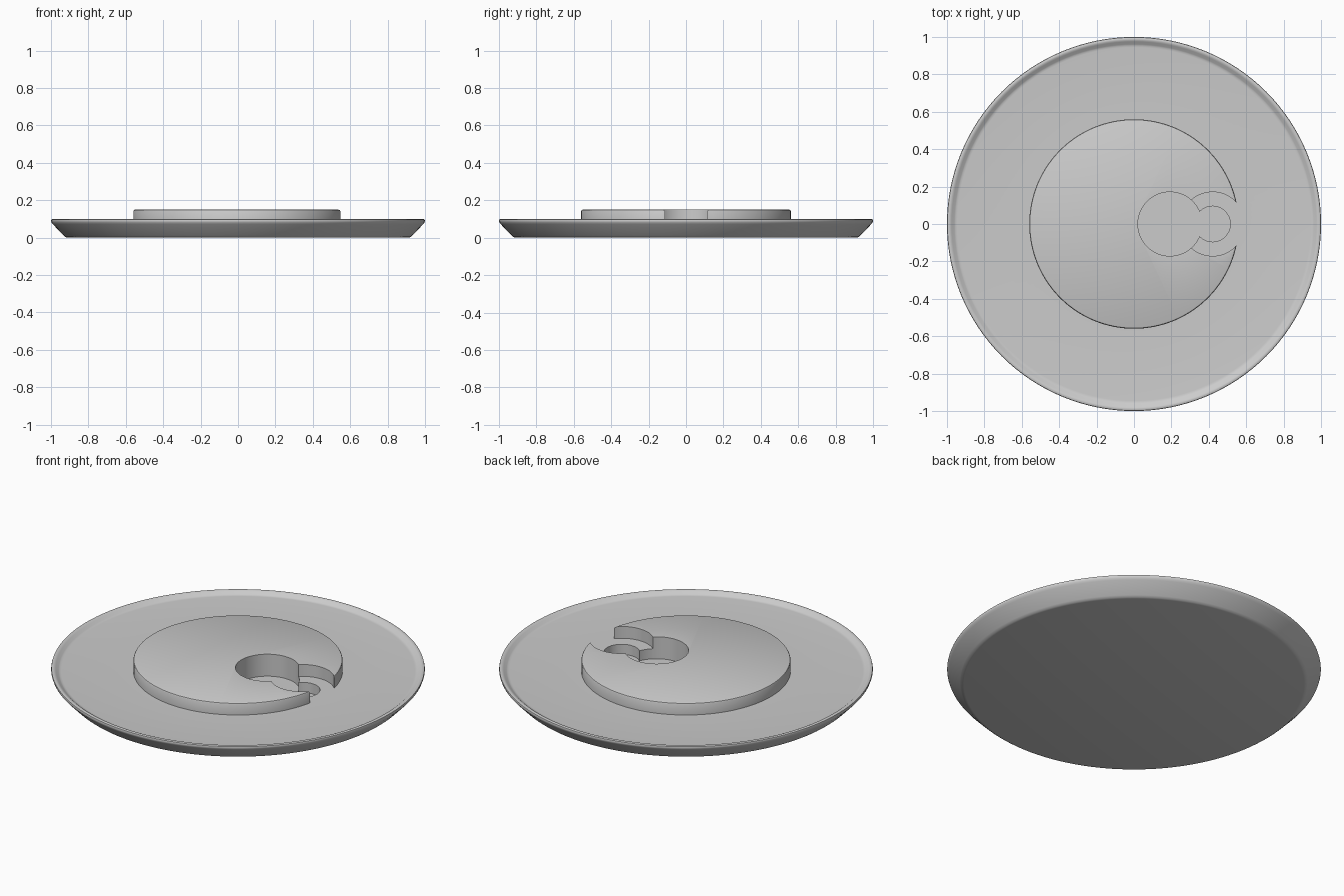
import bpy, bmesh, math

if "Cube" in bpy.data.objects:
    bpy.data.objects.remove(bpy.data.objects["Cube"])

SEG = 128
FLOOR = 0.08      # top of the plate inside its rim
TOP = 0.15        # top of the raised disc
POCKET = 0.02     # floor of the two round pockets

grey = bpy.data.materials.new("light grey")
grey.diffuse_color = (0.6, 0.6, 0.6, 1)
grey.use_nodes = True
grey.node_tree.nodes["Principled BSDF"].inputs["Base Color"].default_value = grey.diffuse_color


def lathe(name, profile):
    """Spin a closed half section about the z axis; its ends lie on the axis."""
    bm = bmesh.new()
    rings = []
    for r, z in profile:
        if r == 0:
            rings.append([bm.verts.new((0, 0, z))])
        else:
            rings.append([bm.verts.new((r * math.cos(a), r * math.sin(a), z))
                          for a in (2 * math.pi * i / SEG for i in range(SEG))])
    for lo, hi in zip(rings, rings[1:]):
        for i in range(SEG):
            j = (i + 1) % SEG
            if len(lo) == 1:
                bm.faces.new((lo[0], hi[j], hi[i]))
            elif len(hi) == 1:
                bm.faces.new((lo[i], lo[j], hi[0]))
            else:
                bm.faces.new((lo[i], lo[j], hi[j], hi[i]))
    bmesh.ops.recalc_face_normals(bm, faces=bm.faces)
    mesh = bpy.data.meshes.new(name)
    bm.to_mesh(mesh)
    bm.free()
    mesh.materials.append(grey)
    obj = bpy.data.objects.new(name, mesh)
    bpy.context.collection.objects.link(obj)
    return obj


def cut_round(target, x, radius, floor):
    """Cut a vertical round pocket from above, down to the given floor."""
    cutter = lathe("cutter", [(0, floor), (radius, floor), (radius, 0.3), (0, 0.3)])
    cutter.location.x = x
    cutter.hide_render = True
    mod = target.modifiers.new("pocket", 'BOOLEAN')
    mod.operation = 'DIFFERENCE'
    mod.solver = 'EXACT'
    mod.object = cutter
    bpy.context.view_layer.objects.active = target
    bpy.ops.object.modifier_apply(modifier=mod.name)
    bpy.data.objects.remove(cutter)


# Round plate with flared side, shallow rim and raised centre disc
plate = lathe("plate_with_raised_disc", [
    (0, 0), (0.91, 0), (0.922, 0.003), (0.932, 0.011),          # underside
    (0.99, 0.072), (0.997, 0.081), (1.0, 0.09), (0.998, 0.097),  # flared side
    (0.99, 0.1), (0.983, 0.099), (0.975, 0.095),                # rim
    (0.961, 0.084), (0.954, 0.081), (0.945, FLOOR),             # inner slope
    (0.56, FLOOR), (0.56, TOP - 0.009), (0.557, TOP - 0.003),
    (0.551, TOP), (0, TOP)])                                    # raised disc

# Open notch in the disc edge, then the large and small deep pockets
cut_round(plate, 0.42, 0.171, FLOOR)
cut_round(plate, 0.192, 0.171, POCKET)
cut_round(plate, 0.42, 0.095, POCKET)

plate.select_set(True)
bpy.context.view_layer.objects.active = plate
bpy.ops.object.shade_smooth_by_angle(angle=math.radians(35))
